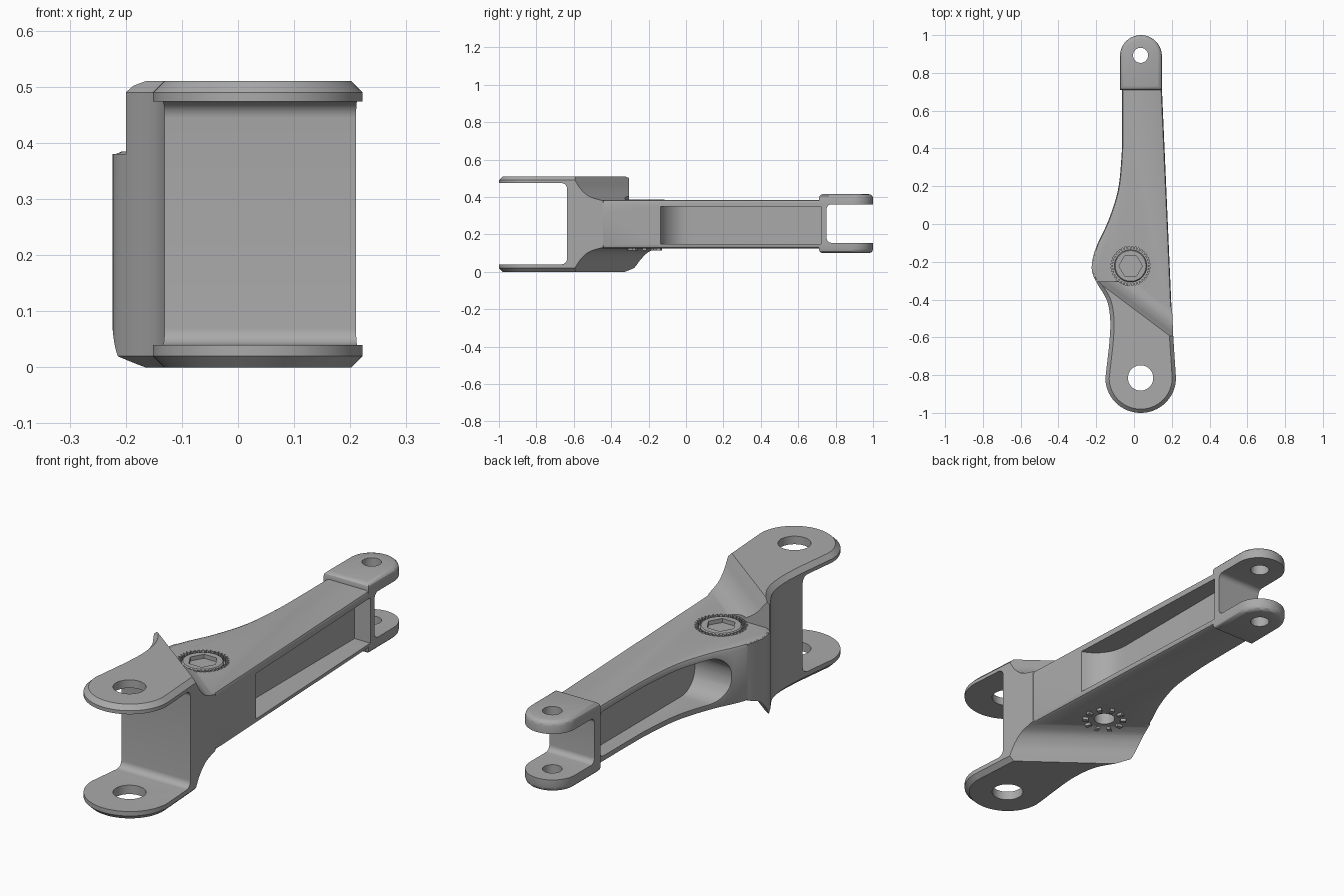
import bpy, bmesh
from math import cos, sin, pi, radians
from mathutils import Vector

cube = bpy.data.objects.get("Cube")
if cube:
    bpy.data.objects.remove(cube, do_unlink=True)

grey = bpy.data.materials.new("cast grey")
grey.use_nodes = True
COLOUR = (0.4, 0.4, 0.4, 1)
grey.diffuse_color = COLOUR
grey.node_tree.nodes["Principled BSDF"].inputs["Base Color"].default_value = COLOUR

# Axis mappings: profile (u, v) swept along w
ALONG_Z = lambda u, v, w: (u, v, w)
ALONG_X = lambda u, v, w: (w, u, v)
ALONG_RAMP = lambda u, v, w: (0.2 + 0.6 * u + 0.8 * w, -0.6 + 0.8 * u - 0.6 * w, v)


def prism(name, pts, lo, hi, axis=ALONG_Z, chamfer=0, segments=1):
    """Sweep a closed profile, optionally bevelling both rims."""
    bm = bmesh.new()
    a = [bm.verts.new(axis(u, v, lo)) for u, v in pts]
    b = [bm.verts.new(axis(u, v, hi)) for u, v in pts]
    caps = [bm.faces.new(a), bm.faces.new(b)]
    for i in range(len(pts)):
        j = (i + 1) % len(pts)
        bm.faces.new((a[i], a[j], b[j], b[i]))
    bmesh.ops.recalc_face_normals(bm, faces=bm.faces)
    if chamfer:
        rims = [e for f in caps for e in f.edges]
        bmesh.ops.bevel(bm, geom=rims, offset=chamfer, segments=segments,
                        profile=0.5, affect='EDGES', clamp_overlap=True)
    mesh = bpy.data.meshes.new(name)
    bm.to_mesh(mesh)
    bm.free()
    mesh.materials.append(grey)
    ob = bpy.data.objects.new(name, mesh)
    bpy.context.collection.objects.link(ob)
    return ob


def boolean(target, tool, operation='DIFFERENCE'):
    """Apply a boolean and discard the tool."""
    mod = target.modifiers.new("cut", 'BOOLEAN')
    mod.operation, mod.object, mod.solver = operation, tool, 'EXACT'
    bpy.context.view_layer.objects.active = target
    bpy.ops.object.modifier_apply(modifier=mod.name)
    bpy.data.objects.remove(tool, do_unlink=True)


def arc(cx, cy, r, start, end, n):
    angles = [radians(start + (end - start) * i / n) for i in range(n + 1)]
    return [(cx + r * cos(t), cy + r * sin(t)) for t in angles]


def circle(cx, cy, r, n=48):
    return arc(cx, cy, r, 0, 360, n)[:-1]


def rounded_rect(u0, u1, v0, v1, r0, r1):
    """Rectangle with corner radius r0 at the u0 end and r1 at the u1 end."""
    return (arc(u1 - r1, v1 - r1, r1, 0, 90, 8) + arc(u0 + r0, v1 - r0, r0, 90, 180, 8)
            + arc(u0 + r0, v0 + r0, r0, 180, 270, 8) + arc(u1 - r1, v0 + r1, r1, 270, 360, 8))


def smooth_path(pts, n=5):
    """Catmull-Rom curve through the points."""
    p = [Vector(q) for q in [pts[0]] + pts + [pts[-1]]]
    out = []
    for a, b, c, d in zip(p, p[1:], p[2:], p[3:]):
        for i in range(n):
            t = i / n
            q = b + 0.5 * t * (c - a + t * (2 * a - 5 * b + 4 * c - d
                                            + t * (3 * (b - c) + d - a)))
            out.append(tuple(q))
    return out + [tuple(p[-1])]


TOP = 0.51
SIDE = [(-0.13, -0.64), (-0.124, -0.52), (-0.14, -0.41), (-0.19, -0.32), (-0.218, -0.26),
        (-0.219, -0.2), (-0.195, -0.11), (-0.135, 0.02), (-0.085, 0.18), (-0.066, 0.36),
        (-0.063, 0.5), (-0.063, 0.76)]

# Front fork block, full height
front_outline = ([(0.184, -0.1), (0.206, -0.6)] + arc(0.035, -0.815, 0.185, 0, -180, 40)
                 + smooth_path(SIDE[:8]))
arm = prism("lever_arm", [(x * 1.01, y) for x, y in front_outline], 0, TOP, chamfer=0.02)

# Diagonal ramps from the fork block down to the body, above and below
ramp = smooth_path([(-0.005, TOP + 0.01), (0.012, 0.485), (0.035, 0.44), (0.07, 0.402), (0.125, 0.38)])
ramp += [(0.125, 0.2), (1, 0.2), (1, 0.7), (-0.005, 0.7)]
boolean(arm, prism("ramp_cutter", ramp, -1, 1, ALONG_RAMP))
boolean(arm, prism("ramp_cutter", [(t, TOP - z) for t, z in ramp], -1, 1, ALONG_RAMP))
clearance = [(-0.5, -0.305), (0.5, -0.305), (0.5, 0.5), (-0.5, 0.5)]
boolean(arm, prism("clearance_cutter", clearance, 0.38, 0.8))

# Tapered body and raised rear fork
body = prism("body", [(0.146, 0.76), (0.207, -0.64)] + smooth_path(SIDE), 0.125, 0.385,
             chamfer=0.018, segments=2)
boolean(arm, body, 'UNION')
rear = prism("rear_fork", [(-0.075, 0.71), (0.148, 0.71)] + arc(0.0365, 0.889, 0.111, 0, 180, 32),
             0.1, 0.415, chamfer=0.022, segments=3)
boolean(arm, rear, 'UNION')

# Fork slots
boolean(arm, prism("front_slot", rounded_rect(-1.3, -0.636, 0.04, 0.474, 0.03, 0.03),
                   -0.6, 0.6, ALONG_X))
boolean(arm, prism("rear_slot", rounded_rect(0.752, 1.3, 0.155, 0.36, 0.025, 0.025),
                   -0.6, 0.6, ALONG_X))

# Side pockets either side of a central web
left_run_out = smooth_path([(0.07, 0.03), (0.078, -0.03), (0.105, -0.08), (0.15, -0.12), (0.22, -0.15)])
boolean(arm, prism("left_pocket", [(0.4, 0.722), (0.07, 0.722)] + left_run_out + [(0.4, -0.15)],
                   0.148, 0.35))
boolean(arm, prism("right_pocket", rounded_rect(-0.07, 0.7, 0.155, 0.355, 0.095, 0.03),
                   -0.5, 0.005, ALONG_X))

# Pin holes
boolean(arm, prism("front_hole", circle(0.035, -0.815, 0.067), -0.5, 1))
boolean(arm, prism("rear_hole", circle(0.035, 0.893, 0.04), -0.5, 1))

# Pivot recesses, top and bottom
PX, PY = -0.018, -0.222
boolean(arm, prism("pivot_recess", circle(PX, PY, 0.104), 0.368, 0.6))
boolean(arm, prism("lower_recess", circle(PX, PY, 0.045), 0, 0.2))

# Pivot cap with hexagonal socket
cap = prism("pivot_cap", circle(PX, PY, 0.086), 0.345, 0.386, chamfer=0.005)
boolean(cap, prism("socket", circle(PX, PY, 0.062, 6), 0.365, 0.5))


def radial_tabs(name, count, r0, r1, half_angle, lo, hi):
    """Ring of small tabs joined into one object."""
    tabs = []
    for i in range(count):
        a = 360 * i / count
        pts = (arc(PX, PY, r1, a - half_angle, a + half_angle, 2)
               + arc(PX, PY, r0, a + half_angle, a - half_angle, 2))
        tabs.append(prism(name, pts, lo, hi))
    bpy.ops.object.select_all(action='DESELECT')
    for t in tabs:
        t.select_set(True)
    bpy.context.view_layer.objects.active = tabs[0]
    bpy.ops.object.join()
    return tabs[0]


radial_tabs("pivot_teeth", 36, 0.093, 0.108, 2.6, 0.36, 0.387)
radial_tabs("lower_tabs", 10, 0.07, 0.095, 6, 0.113, 0.13)

# Smooth curved faces, crisp edges
for ob in (arm, cap):
    bpy.ops.object.select_all(action='DESELECT')
    ob.select_set(True)
    bpy.context.view_layer.objects.active = ob
    bpy.ops.object.shade_smooth_by_angle(angle=radians(30))
